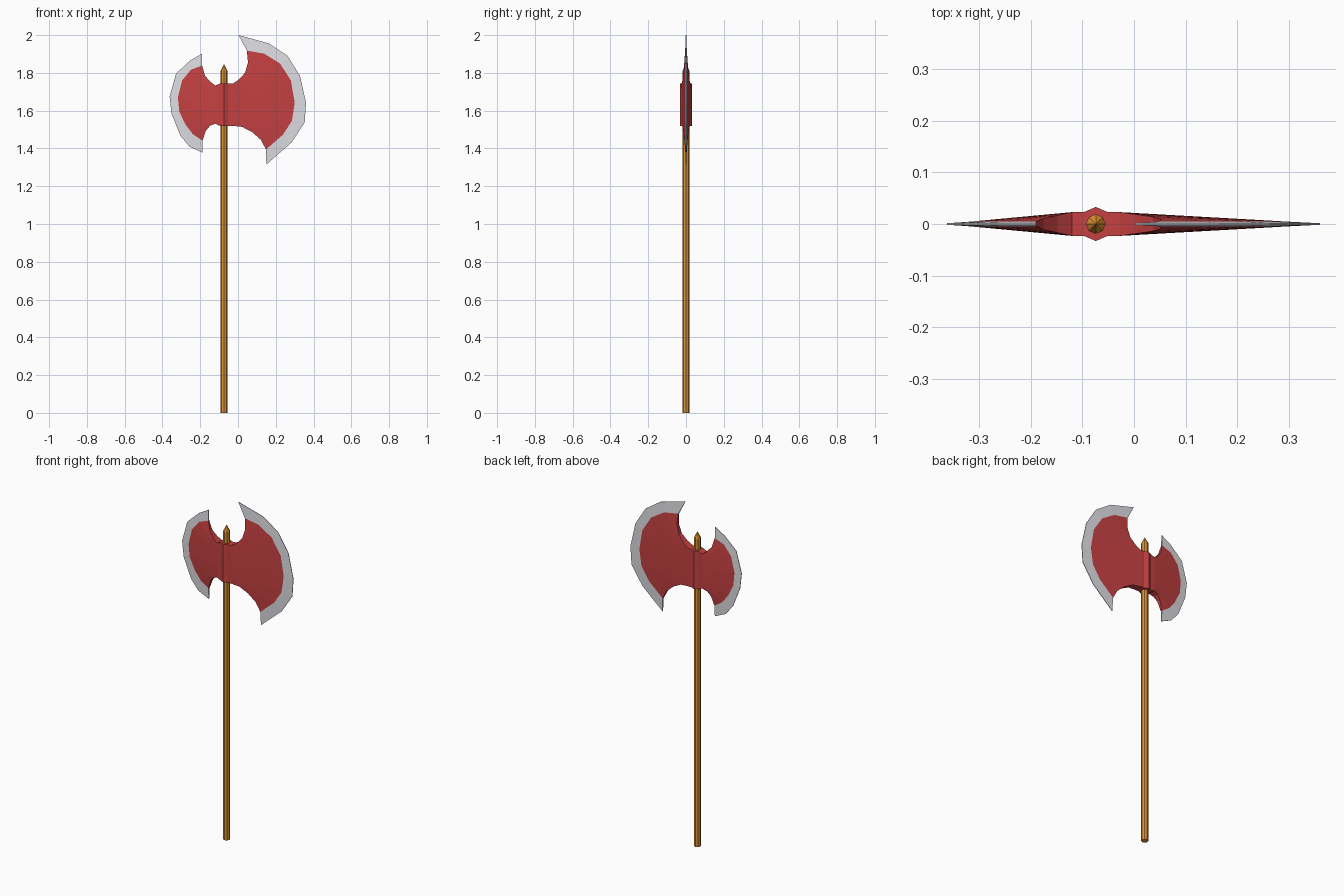
import bpy, bmesh
from mathutils import Vector

if "Cube" in bpy.data.objects:
    bpy.data.objects.remove(bpy.data.objects["Cube"])


def material(name, rgb):
    m = bpy.data.materials.new(name)
    m.diffuse_color = (*rgb, 1)
    m.use_nodes = True
    m.node_tree.nodes["Principled BSDF"].inputs["Base Color"].default_value = m.diffuse_color
    return m


RED = material("red paint", (0.56, 0.052, 0.054))
STEEL = material("steel", (0.73, 0.73, 0.77))
WOOD = material("wood", (0.74, 0.29, 0.032))
CX = -0.074  # handle axis


def finish(bm, name, mats):
    bmesh.ops.remove_doubles(bm, verts=bm.verts, dist=1e-5)
    bmesh.ops.recalc_face_normals(bm, faces=bm.faces)
    me = bpy.data.meshes.new(name)
    bm.to_mesh(me)
    bm.free()
    for m in mats:
        me.materials.append(m)
    ob = bpy.data.objects.new(name, me)
    bpy.context.collection.objects.link(ob)
    return ob


def blade(name, top, bottom, rim, edge):
    """Radial rows run from the socket to the cutting edge and thin out on the way.
    top/bottom: concave sides, rim: paint boundary, edge: sharp outline (x, z)."""
    bm = bmesh.new()
    n, cols = len(rim), len(top)
    rows = []
    for j in range(n):
        if j == 0:
            pts = [Vector(p) for p in top]
        elif j == n - 1:
            pts = [Vector(p) for p in bottom]
        else:
            root = Vector(top[0]).lerp(Vector(bottom[0]), j / (n - 1))
            pts = [root.lerp(Vector(rim[j]), i / (cols - 1)) for i in range(cols)]
        rows.append(pts + [Vector(edge[j])])
    thick = [0.023 + (0.0045 - 0.023) * i / (cols - 1) for i in range(cols)] + [0.0015]
    grids = [[[bm.verts.new((p.x, s * t, p.y)) for p, t in zip(r, thick)] for r in rows]
             for s in (-1, 1)]

    def quad(a, b, c, d, steel):
        bm.faces.new((a, b, c, d)).material_index = int(steel)

    for i in range(cols):
        steel = i == cols - 1
        for g in grids:  # broad sides
            for j in range(n - 1):
                quad(g[j][i], g[j][i + 1], g[j + 1][i + 1], g[j + 1][i], steel)
        for j in (0, n - 1):  # narrow concave walls
            f, b = grids[0][j], grids[1][j]
            quad(f[i], f[i + 1], b[i + 1], b[i], steel)
    for j in range(n - 1):  # thin cutting edge
        f, b = grids
        quad(f[j][-1], f[j + 1][-1], b[j + 1][-1], b[j][-1], True)
    finish(bm, name, [RED, STEEL])


blade("large_blade",
      [(-0.028, 1.743), (0.005, 1.765), (0.037, 1.80), (0.053, 1.855), (0.047, 1.918)],
      [(-0.028, 1.52), (0.022, 1.514), (0.074, 1.487), (0.122, 1.445), (0.148, 1.394)],
      [(0.047, 1.918), (0.138, 1.902), (0.222, 1.85), (0.28, 1.76),
       (0.30, 1.643), (0.286, 1.547), (0.238, 1.473), (0.148, 1.394)],
      [(0.003, 2.0), (0.164, 1.956), (0.262, 1.89), (0.328, 1.785),
       (0.36, 1.643), (0.353, 1.537), (0.282, 1.43), (0.150, 1.315)])

blade("small_blade",
      [(-0.12, 1.733), (-0.148, 1.754), (-0.175, 1.786), (-0.19, 1.839)],
      [(-0.12, 1.531), (-0.148, 1.52), (-0.17, 1.494), (-0.188, 1.441)],
      [(-0.19, 1.839), (-0.249, 1.817), (-0.296, 1.76), (-0.318, 1.67),
       (-0.311, 1.595), (-0.277, 1.525), (-0.238, 1.475), (-0.188, 1.441)],
      [(-0.19, 1.902), (-0.254, 1.865), (-0.328, 1.796), (-0.362, 1.675),
       (-0.352, 1.584), (-0.305, 1.468), (-0.258, 1.41), (-0.188, 1.378)])

# socket: ridged collar around the handle, sections of (x, half depth, bottom, top)
bm = bmesh.new()
sections = [(-0.12, 0.023, 1.531, 1.733), (-0.097, 0.023, 1.52, 1.743),
            (CX, 0.033, 1.52, 1.743), (-0.051, 0.023, 1.52, 1.743),
            (-0.028, 0.023, 1.52, 1.743)]
rings = [[bm.verts.new(p) for p in ((x, -y, b), (x, y, b), (x, y, t), (x, -y, t))]
         for x, y, b, t in sections]
for a, b in zip(rings, rings[1:]):
    for k in range(4):
        bm.faces.new((a[k], a[(k + 1) % 4], b[(k + 1) % 4], b[k]))
finish(bm, "socket", [RED])

# handle: eight-sided pole with a pointed top
bm = bmesh.new()
pole = bmesh.ops.create_circle(bm, cap_ends=True, segments=8, radius=0.019)["verts"]
bmesh.ops.translate(bm, verts=pole, vec=(CX, 0, 0))
top = bmesh.ops.extrude_face_region(bm, geom=bm.faces[:])["geom"]
bmesh.ops.translate(bm, verts=[v for v in top if isinstance(v, bmesh.types.BMVert)],
                    vec=(0, 0, 1.81))
cap = max(bm.faces, key=lambda f: f.calc_center_median().z)
tip = bmesh.ops.poke(bm, faces=[cap])["verts"]
bmesh.ops.translate(bm, verts=tip, vec=(0, 0, 0.036))
finish(bm, "handle", [WOOD])
